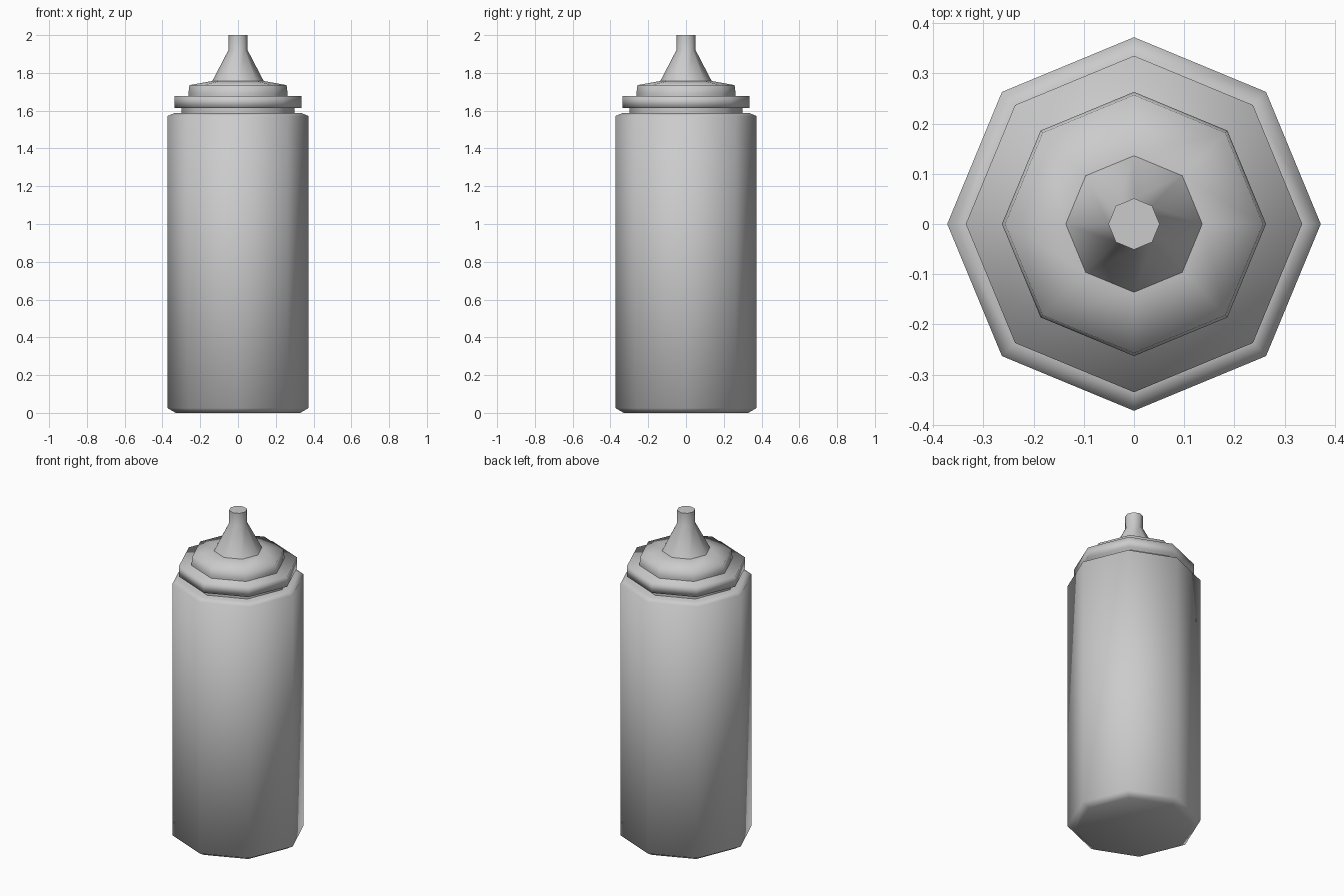
import bpy, bmesh
from math import cos, sin, pi, radians

if "Cube" in bpy.data.objects:
    bpy.data.objects.remove(bpy.data.objects["Cube"])

SIDES = 8
grey = bpy.data.materials.new("plain grey")
grey.use_nodes = True
colour = (0.6, 0.6, 0.6, 1)
grey.diffuse_color = colour
grey.node_tree.nodes["Principled BSDF"].inputs["Base Color"].default_value = colour


def lathe(name, profile, smooth_angle):
    """Turn (radius, height) points around z into a closed eight-sided part."""
    bm = bmesh.new()
    rings = []
    for r, z in profile:
        rings.append([bm.verts.new((r * cos(2 * pi * i / SIDES), r * sin(2 * pi * i / SIDES), z))
                      for i in range(SIDES)])
    for low, high in zip(rings, rings[1:]):
        for i in range(SIDES):
            j = (i + 1) % SIDES
            bm.faces.new((low[i], low[j], high[j], high[i]))
    bm.faces.new(rings[0][::-1])
    bm.faces.new(rings[-1])
    mesh = bpy.data.meshes.new(name)
    bm.to_mesh(mesh)
    bm.free()
    mesh.materials.append(grey)
    obj = bpy.data.objects.new(name, mesh)
    bpy.context.collection.objects.link(obj)
    bpy.ops.object.select_all(action="DESELECT")
    obj.select_set(True)
    bpy.context.view_layer.objects.active = obj
    bpy.ops.object.shade_smooth_by_angle(angle=radians(smooth_angle))


# Bottle body with small chamfers at both ends
lathe("bottle_body", [(0.33, 0), (0.372, 0.025), (0.372, 1.572), (0.337, 1.587)], 70)
# Narrow neck under the cap
lathe("neck", [(0.3, 1.58), (0.3, 1.62)], 60)
# Wide collar and stepped cap, softly shaded across their edges
lathe("collar", [(0.335, 1.615), (0.335, 1.678)], 100)
lathe("cap", [(0.263, 1.67), (0.263, 1.69), (0.257, 1.735), (0.137, 1.757)], 85)
# Tapered nozzle with a straight, flat tip
lathe("nozzle", [(0.137, 1.755), (0.051, 1.92), (0.051, 2.0)], 60)
